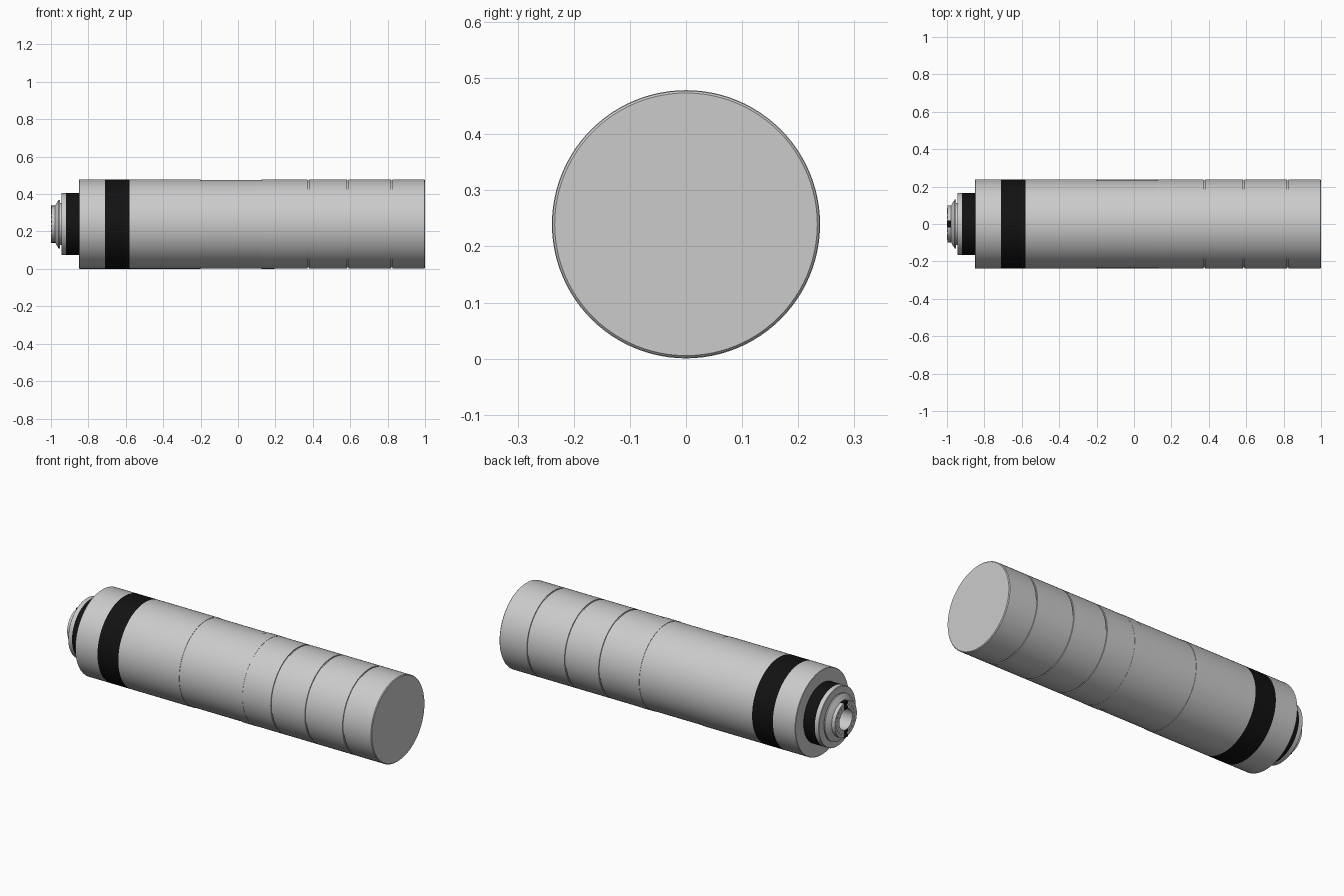
import bpy, bmesh, math
from mathutils import Matrix, Vector

if "Cube" in bpy.data.objects:
    bpy.data.objects.remove(bpy.data.objects["Cube"])

R = 0.239          # main hull radius
CZ = 0.2395        # axis height
SEG = 96

black = bpy.data.materials.new("black")
black.diffuse_color = (0.006, 0.006, 0.006, 1)
black.use_nodes = True
black.node_tree.nodes["Principled BSDF"].inputs["Base Color"].default_value = black.diffuse_color


def finish(name, bm, mat=None):
    bmesh.ops.remove_doubles(bm, verts=bm.verts, dist=1e-5)
    bmesh.ops.recalc_face_normals(bm, faces=bm.faces)
    me = bpy.data.meshes.new(name)
    bm.to_mesh(me)
    bm.free()
    ob = bpy.data.objects.new(name, me)
    ob.location.z = CZ
    bpy.context.collection.objects.link(ob)
    if mat:
        me.materials.append(mat)
    bpy.ops.object.select_all(action='DESELECT')
    ob.select_set(True)
    bpy.context.view_layer.objects.active = ob
    bpy.ops.object.shade_smooth_by_angle(angle=math.radians(30))
    return ob


def lathe(name, profile, mat=None):
    """Spin (x, radius) points around the x axis."""
    bm = bmesh.new()
    vs = [bm.verts.new((x, 0, r)) for x, r in profile]
    es = [bm.edges.new(p) for p in zip(vs, vs[1:])]
    bmesh.ops.spin(bm, geom=vs + es, cent=(0, 0, 0), axis=(1, 0, 0),
                   angle=2 * math.pi, steps=SEG, use_merge=True)
    bmesh.ops.dissolve_degenerate(bm, dist=1e-6, edges=bm.edges)
    return finish(name, bm, mat)


def groove(x, r=R, w=0.004, d=0.005):
    return [(x - w, r), (x - w, r - d), (x + w, r - d), (x + w, r)]


# Main hull with raised bands, seam grooves and a chamfered closed end
lathe("main_hull", [(-0.58, R), (-0.2, R), (-0.2, R - 0.002),
                    (0.125, R - 0.002), (0.125, R), (0.195, R), (0.195, R - 0.001)]
      + groove(0.375, R - 0.001) + groove(0.588, R - 0.001) + groove(0.823, R - 0.001)
      + [(0.996, R - 0.001), (1.0, R - 0.005), (1.0, 0)])

# Black band and front collar
lathe("black_band", [(-0.71, R), (-0.58, R)], black)
lathe("front_collar", [(-0.85, 0.166), (-0.85, R - 0.002), (-0.848, R), (-0.71, R)])

# Stepped docking end
lathe("neck_band", [(-0.92, 0.166), (-0.85, 0.166)], black)
lathe("docking_port", [(-0.92, 0.166), (-0.943, 0.166), (-0.945, 0.164),
                       (-0.945, 0.112), (-0.952, 0.112), (-0.952, 0.13),
                       (-0.959, 0.13), (-0.975, 0.104), (-0.978, 0.098),
                       (-0.998, 0.098), (-0.998, 0.058), (-0.93, 0.055),
                       (-0.93, 0)])

# Ring of bolts on the port face
bm = bmesh.new()
count = 20
for i in range(count):
    a = 2 * math.pi * (i + 0.5) / count
    m = (Matrix.Translation(Vector((-0.993, 0.08 * math.sin(a), 0.08 * math.cos(a))))
         @ Matrix.Rotation(math.pi / 2, 4, 'Y'))
    bmesh.ops.create_cone(bm, cap_ends=True, segments=10, radius1=0.007,
                          radius2=0.007, depth=0.014, matrix=m)
finish("port_bolts", bm)

# Black latches at the top and bottom of the port
bm = bmesh.new()
for s in (1, -1):
    m = Matrix.Translation((-0.989, 0, s * 0.079)) @ Matrix.Diagonal((0.022, 0.036, 0.042, 1))
    bmesh.ops.create_cube(bm, size=1, matrix=m)
finish("port_latches", bm, black)
